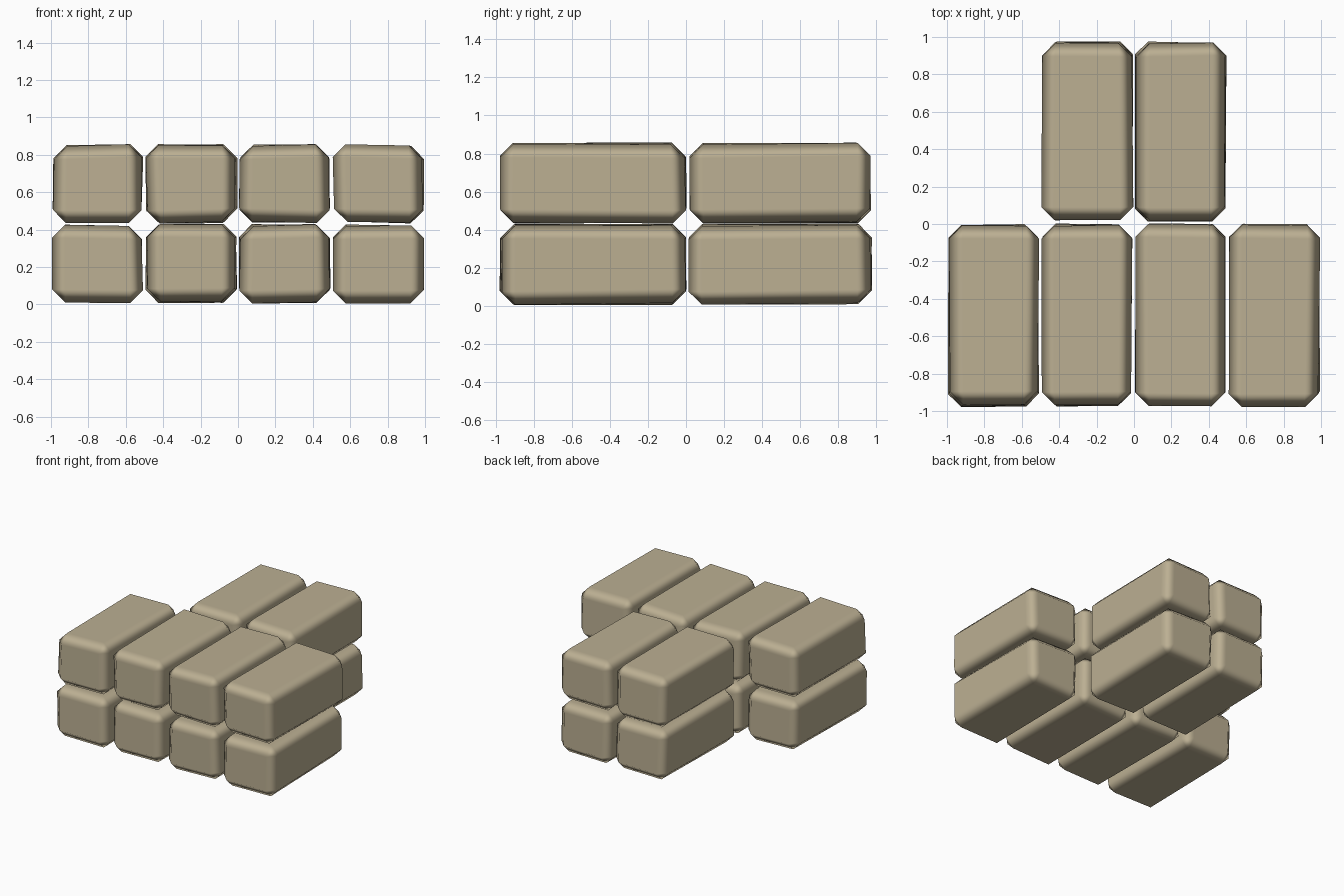
import bpy
import random
from mathutils import Vector

cube = bpy.data.objects.get("Cube")
if cube:
    bpy.data.objects.remove(cube, do_unlink=True)

random.seed(4)

# Sandy stone colour
stone = bpy.data.materials.new("sand_stone")
stone.use_nodes = True
COLOUR = (0.50, 0.43, 0.29, 1)
stone.diffuse_color = COLOUR
stone.node_tree.nodes["Principled BSDF"].inputs["Base Color"].default_value = COLOUR


def brick(name, low, high):
    """A slightly uneven block with chamfered, softly shaded edges."""
    low, high = Vector(low), Vector(high)
    bpy.ops.mesh.primitive_cube_add(size=1, location=(low + high) / 2)
    obj = bpy.context.object
    obj.name = name
    size = high - low
    for v in obj.data.vertices:
        # Pull each corner inward by a small random amount
        for i in range(3):
            v.co[i] = v.co[i] * (size[i] - random.uniform(0, 0.035))
    obj.data.materials.append(stone)
    bpy.ops.object.shade_smooth()
    bevel = obj.modifiers.new("chamfer", "BEVEL")
    bevel.width = 0.07
    bevel.segments = 1
    bevel.limit_method = "NONE"
    bevel.harden_normals = True
    return obj


# Two courses: four bricks in the front row, two behind the middle pair
WIDTH, LENGTH, HEIGHT = 0.5, 0.98, 0.43
COLUMNS = ("far_right", "right", "left", "far_left")
for course, z in (("lower", 0.003), ("upper", HEIGHT)):
    for i, column in enumerate(COLUMNS):
        x = (i - 2) * WIDTH
        brick(f"{course}_front_{column}_brick",
              (x + 0.002, -LENGTH, z), (x + WIDTH - 0.002, 0.006, z + HEIGHT))
        if column in ("right", "left"):
            brick(f"{course}_back_{column}_brick",
                  (x + 0.002, 0.01, z), (x + WIDTH - 0.002, LENGTH, z + HEIGHT))
